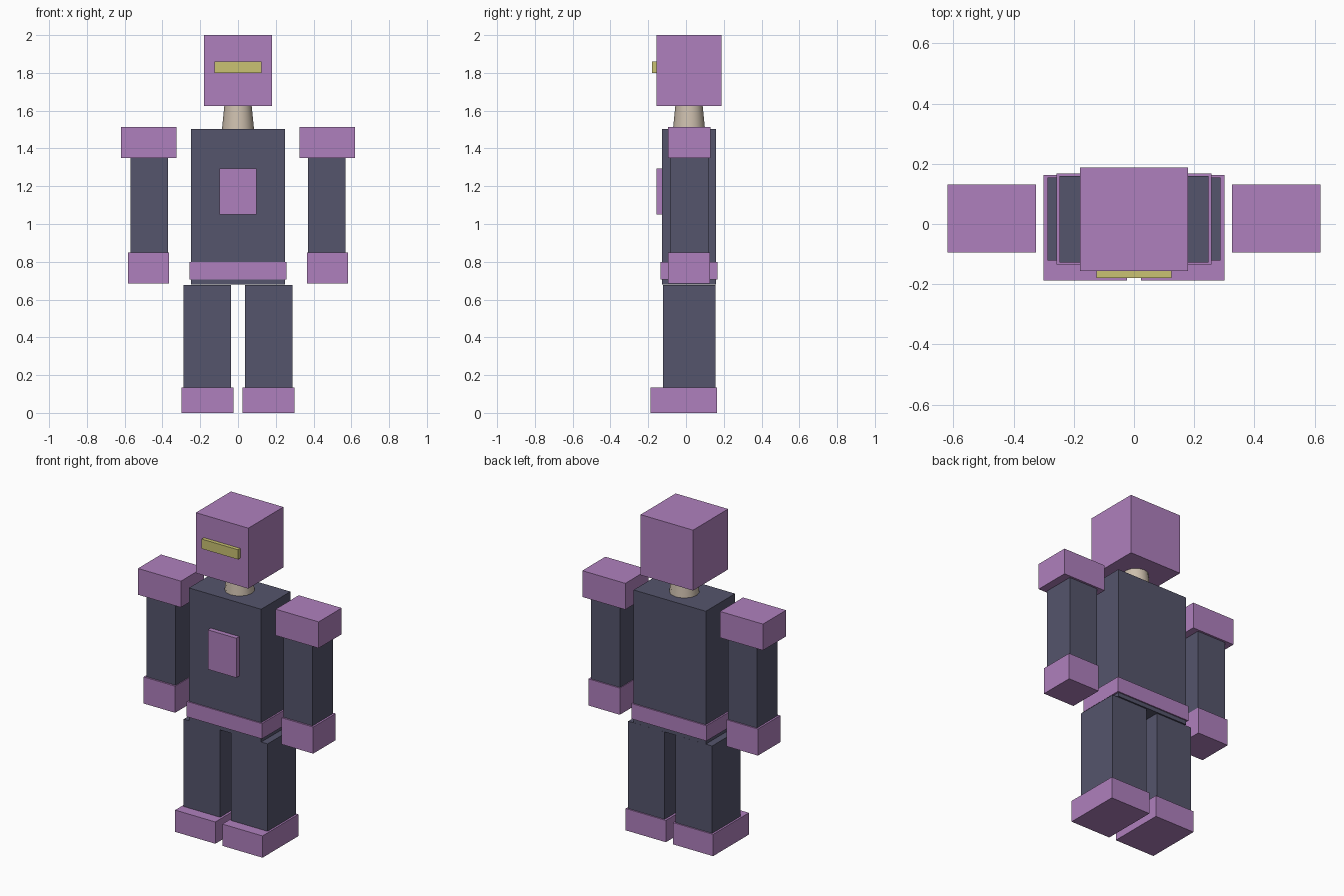
import bpy
import math

if "Cube" in bpy.data.objects:
    bpy.data.objects.remove(bpy.data.objects["Cube"], do_unlink=True)


def material(name, rgb):
    mat = bpy.data.materials.new(name)
    mat.use_nodes = True
    color = (*rgb, 1)
    mat.diffuse_color = color
    mat.node_tree.nodes["Principled BSDF"].inputs["Base Color"].default_value = color
    return mat


purple = material("purple armour", (0.43, 0.216, 0.51))
slate = material("dark slate", (0.09, 0.09, 0.15))
yellow = material("yellow visor", (0.59, 0.54, 0.17))
beige = material("beige neck", (0.61, 0.52, 0.42))


def box(name, mat, x, y, z):
    """Box spanning the given (low, high) range on each axis."""
    bpy.ops.mesh.primitive_cube_add(size=1, location=[sum(r) / 2 for r in (x, y, z)])
    obj = bpy.context.object
    obj.name = name
    obj.scale = [hi - lo for lo, hi in (x, y, z)]
    bpy.ops.object.transform_apply(location=False, rotation=False, scale=True)
    obj.data.materials.append(mat)
    return obj


def pair(name, mat, x, y, z):
    """Matching boxes on the left (+x) and right (-x)."""
    box("left_" + name, mat, x, y, z)
    box("right_" + name, mat, (-x[1], -x[0]), y, z)


# Head and visor
box("head", purple, (-0.18, 0.18), (-0.156, 0.188), (1.625, 2.0))
box("visor", yellow, (-0.125, 0.125), (-0.179, -0.15), (1.80, 1.86))

# Tapered neck
bpy.ops.mesh.primitive_cone_add(vertices=12, radius1=0.085, radius2=0.07,
                                depth=0.15, location=(0, 0.016, 1.575))
neck = bpy.context.object
neck.name = "neck"
neck.data.materials.append(beige)
bpy.ops.object.shade_smooth_by_angle(angle=math.radians(40))

# Torso, chest plate and belt
box("torso", slate, (-0.248, 0.248), (-0.127, 0.16), (0.68, 1.504))
box("chest_plate", purple, (-0.098, 0.098), (-0.156, -0.12), (1.05, 1.295))
box("belt", purple, (-0.258, 0.258), (-0.134, 0.168), (0.705, 0.80))

# Arms
pair("shoulder", purple, (0.325, 0.62), (-0.095, 0.131), (1.35, 1.513))
pair("arm", slate, (0.37, 0.57), (-0.083, 0.118), (0.80, 1.40))
pair("hand", purple, (0.366, 0.582), (-0.094, 0.126), (0.685, 0.85))

# Legs
pair("leg", slate, (0.038, 0.288), (-0.121, 0.155), (0.05, 0.677))
pair("boot", purple, (0.024, 0.30), (-0.188, 0.163), (0, 0.135))
